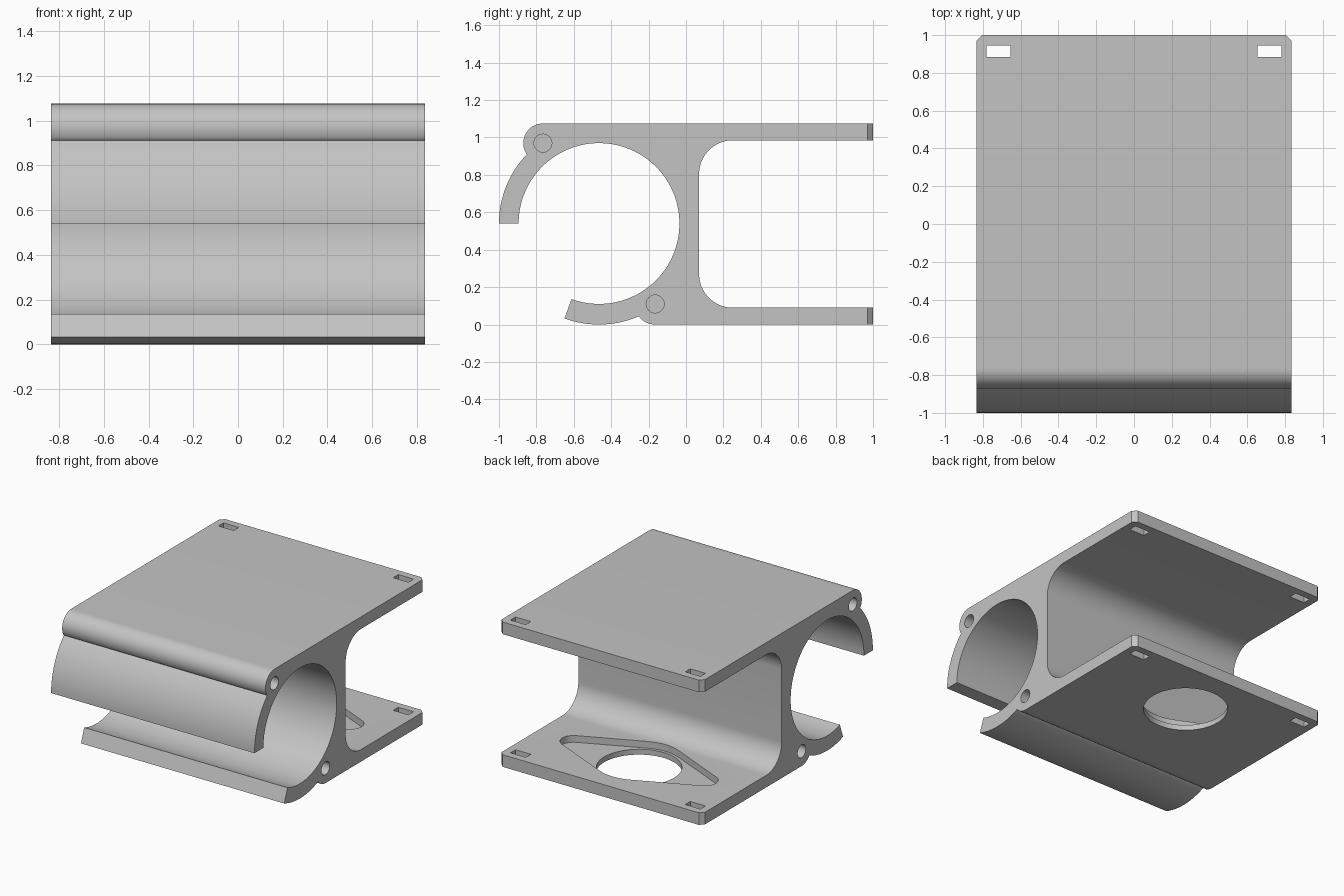
import bpy, bmesh
from math import cos, sin, radians
from mathutils import Matrix

if "Cube" in bpy.data.objects:
    bpy.data.objects.remove(bpy.data.objects["Cube"])

HALF = 0.835            # half width along x
TOP, PLATE = 1.075, 0.09
RING = (-0.465, 0.54)   # clamp centre in (y, z)
UPPER_BOSS = (-0.765, 0.97)
LOWER_BOSS = (-0.165, 0.11)

grey = bpy.data.materials.new("plain grey")
grey.use_nodes = True
colour = (0.55, 0.55, 0.55, 1)
grey.diffuse_color = colour
grey.node_tree.nodes["Principled BSDF"].inputs["Base Color"].default_value = colour


def arc(centre, r, start, end, n):
    angles = [radians(start + (end - start) * i / n) for i in range(n + 1)]
    return [(centre[0] + r * cos(a), centre[1] + r * sin(a)) for a in angles]


def prism(name, points, low, high, axis="Z"):
    """Extrude a flat outline between two levels along z, or along x for a (y, z) outline."""
    bm = bmesh.new()
    verts = [bm.verts.new((low, u, v) if axis == "X" else (u, v, low)) for u, v in points]
    face = bm.faces.new(verts)
    top = bmesh.ops.extrude_face_region(bm, geom=[face])["geom"]
    d = high - low
    moved = [g for g in top if isinstance(g, bmesh.types.BMVert)]
    bmesh.ops.translate(bm, verts=moved, vec=(d, 0, 0) if axis == "X" else (0, 0, d))
    bmesh.ops.recalc_face_normals(bm, faces=bm.faces)
    mesh = bpy.data.meshes.new(name)
    bm.to_mesh(mesh)
    bm.free()
    mesh.materials.append(grey)
    obj = bpy.data.objects.new(name, mesh)
    bpy.context.collection.objects.link(obj)
    return obj


# Side outline: hook, upper boss, two plates, filleted wall, lower boss, lower lip, bore
outline = arc(RING, 0.535, 180, 136, 16)
outline += arc(UPPER_BOSS, 0.105, 212, 90, 18)
outline += [(1, TOP), (1, TOP - PLATE)]
outline += arc((0.25, TOP - PLATE - 0.18), 0.18, 90, 180, 16)
outline += arc((0.25, PLATE + 0.18), 0.18, 180, 270, 16)
outline += [(1, PLATE), (1, 0)]
outline += arc(LOWER_BOSS, 0.11, 270, 217, 10)
outline += arc(RING, 0.54, 293, 250, 16)
outline += arc(RING, 0.43, 250, 540, 80)
bracket = prism("clamp_bracket", outline, -HALF, HALF, "X")

# Chamfer the back corners of both plates
bm = bmesh.new()
bm.from_mesh(bracket.data)
corners = [e for e in bm.edges
           if all(v.co.y > 0.99 for v in e.verts)
           and abs(e.verts[0].co.x - e.verts[1].co.x) < 0.01]
bmesh.ops.bevel(bm, geom=corners, offset=0.03, segments=1, affect="EDGES")
bm.to_mesh(bracket.data)
bm.free()

cutters = []
for side in (-1, 1):
    # Strap slots through both plates
    a, b = sorted((side * 0.655, side * 0.78))
    slot = [(a, 0.885), (b, 0.885), (b, 0.945), (a, 0.945)]
    cutters.append(prism("slot_cutter", slot, -0.1, 1.2))
    # Blind screw holes in the bosses
    lo, hi = sorted((side * (HALF - 0.25), side * (HALF + 0.1)))
    for centre in (UPPER_BOSS, LOWER_BOSS):
        cutters.append(prism("screw_hole_cutter", arc(centre, 0.048, 0, 345, 23), lo, hi, "X"))

# Flange recess in the lower plate, then the round opening
recess = arc((0.54, 0.55), 0.09, -66, 66, 12)
recess += arc((0, 0.55), 0.31, 66, 114, 10)
recess += arc((-0.54, 0.55), 0.09, 114, 246, 12)
recess += arc((0, 0.55), 0.31, 246, 294, 10)
cutters.append(prism("recess_cutter", recess, 0.04, 0.2))
cutters.append(prism("opening_cutter", arc((0, 0.55), 0.288, 0, 355, 71), -0.1, 0.15))

bpy.ops.object.select_all(action="DESELECT")
bpy.context.view_layer.objects.active = bracket
bracket.select_set(True)
for cutter in cutters:
    mod = bracket.modifiers.new("cut", "BOOLEAN")
    mod.operation, mod.solver, mod.object = "DIFFERENCE", "EXACT", cutter
    bpy.ops.object.modifier_apply(modifier=mod.name)
    bpy.data.objects.remove(cutter)

bpy.ops.object.shade_smooth_by_angle(angle=radians(30))
